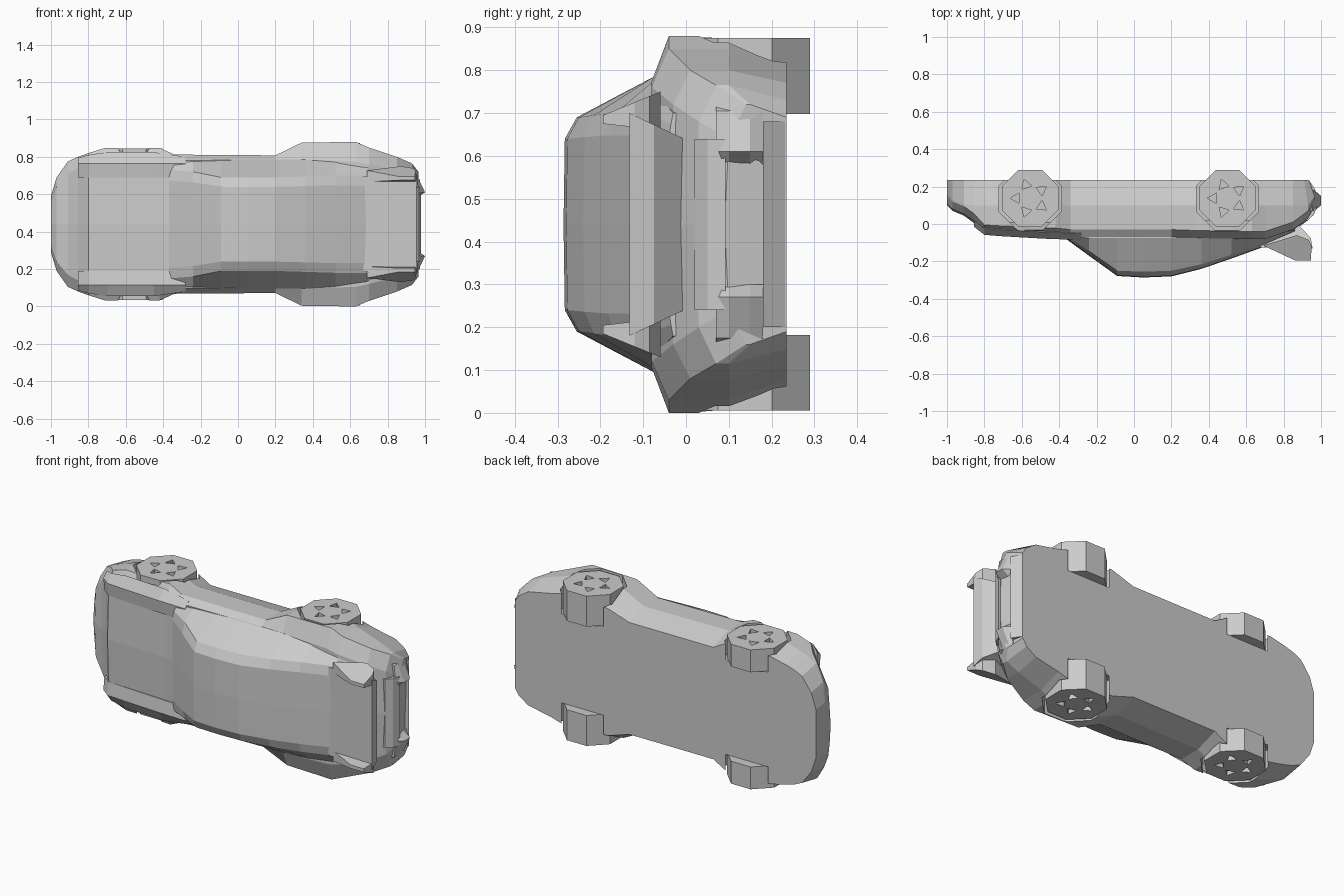
import bpy, bmesh, math

if "Cube" in bpy.data.objects:
    bpy.data.objects.remove(bpy.data.objects["Cube"])

MID = 0.44  # the car lies on its side: length = x, car-up = -y, width = z


def add(name, verts, faces):
    """verts are (length, height, side) measured from the car's centre plane"""
    bm = bmesh.new()
    vs = [bm.verts.new((x, -h, MID + w)) for x, h, w in verts]
    for f in faces:
        bm.faces.new([vs[i] for i in f])
    bmesh.ops.remove_doubles(bm, verts=bm.verts, dist=0.0005)
    bmesh.ops.recalc_face_normals(bm, faces=bm.faces)
    me = bpy.data.meshes.new(name)
    bm.to_mesh(me)
    bm.free()
    ob = bpy.data.objects.new(name, me)
    bpy.context.collection.objects.link(ob)
    return ob


def loft(name, rings):
    n = len(rings[0])
    verts = [p for r in rings for p in r]
    faces = [(i * n + j, i * n + (j + 1) % n, (i + 1) * n + (j + 1) % n, (i + 1) * n + j)
             for i in range(len(rings) - 1) for j in range(n)]
    faces += [tuple(range(n)), tuple(range(len(verts) - n, len(verts)))]
    return add(name, verts, faces)


def ring(x, half):
    """half section (height, side) from floor to centre top, mirrored"""
    right = [(x, h, w) for h, w in half]
    return right + [(x, h, -w) for x, h, w in reversed(right) if w > 0]


def prism(name, poly, w0, w1, w0_top=None, w1_top=None):
    """side-view polygon (x, height) spanning w0..w1; optional narrower top"""
    hs = [h for _, h in poly]
    def side(h, a, b):
        t = (h - min(hs)) / (max(hs) - min(hs))
        return a + (b - a) * t
    return loft(name, [[(x, h, side(h, a, a if b is None else b)) for x, h in poly]
                       for a, b in ((w0, w0_top), (w1, w1_top))])


def cut(ob, cutters):
    bpy.context.view_layer.objects.active = ob
    for c in cutters:
        m = ob.modifiers.new("cut", 'BOOLEAN')
        m.operation, m.solver, m.object = 'DIFFERENCE', 'EXACT', c
        c.hide_render = True
        bpy.ops.object.modifier_apply(modifier=m.name)
        bpy.data.objects.remove(c)


def ngon(cx, ch, r, n, start):
    return [(cx + r * math.cos(start + k * math.tau / n),
             ch + r * math.sin(start + k * math.tau / n)) for k in range(n)]


# Lower body: x, floor half-width, belt half-width, shoulder half-width, top height
stations = [
    (-1.00, .14, .15, .11, -.10), (-.97, .23, .25, .20, -.07),
    (-.91, .31, .335, .27, -.045), (-.855, .335, .36, .30, -.005),
    (-.80, .35, .38, .315, .055), (-.71, .37, .408, .33, .06),
    (-.42, .37, .408, .335, .072), (-.34, .325, .372, .34, .08),
    (.20, .325, .368, .345, .08), (.34, .37, .436, .345, .085),
    (.63, .38, .44, .335, .09), (.70, .36, .41, .32, .09),
    (.85, .33, .36, .28, .04), (.93, .29, .325, .24, -.02), (.965, .25, .28, .20, -.09)]
# the floor stops short of the tail so the rear panel leans in
body = loft("lower_body", [ring(x, [(-.235, wf), (min(-.1, top - .06), wb),
                                    (top - .05, wb), (top - .01, ws), (top, 0)])
                           for x, wf, wb, ws, top in stations])
for v in body.data.vertices:
    if v.co.y > .2 and v.co.x > .8:
        v.co.x = .85 + (v.co.x - .85) * .75

# Wheels with five triangular holes, and the arches they sit in
STEP = math.pi / 8
for end, x, outer, inner in (("front", -.555, .405, .275), ("rear", .50, .435, .258)):
    for label, s in (("left", 1), ("right", -1)):
        cut(body, [prism("arch_cutter", ngon(x, -.135, .180, 8, STEP), s * inner, s * .6)])
        wheel = prism(end + "_wheel_" + label, ngon(x, -.138, .164, 8, STEP), s * inner, s * outer)
        holes = []
        for k in range(5):
            a = math.pi + k * math.tau / 5
            holes.append(prism("hole_cutter",
                               ngon(x + .075 * math.cos(a), -.138 + .075 * math.sin(a), .032, 3, a),
                               s * (outer - .025), s * (outer + .05)))
        cut(wheel, holes)

# Cabin: x, belt half-width, roof-edge half-width, roof-edge height, centre height
cabin = [(-.37, .325, .29, .07, .075), (-.24, .335, .28, .145, .17),
         (-.09, .34, .25, .25, .278), (.05, .345, .25, .255, .286), (.20, .345, .25, .25, .28),
         (.36, .345, .255, .215, .24), (.52, .335, .26, .165, .185),
         (.70, .31, .26, .105, .12), (.86, .26, .235, .035, .045)]
loft("cabin", [ring(x, [(-.02, wb), (min(.075, he - .005), wb), (he, we),
                        (hc - .003, we * .8), (hc, 0)])
               for x, wb, we, he, hc in cabin])

# Rear wing and its raised end fins
prism("rear_wing", [(.67, .125), (.955, .132), (.945, .075), (.88, .005), (.74, .05)],
      -.20, .20, -.26, .26)
for label, s in (("left", 1), ("right", -1)):
    prism("wing_fin_" + label, [(.69, .115), (.86, .194), (.945, .194), (.95, .12), (.935, .085), (.87, .06)],
          s * .22, s * .31, s * .235, s * .255)
    # Raised front fender ridge with headlight slope
    loft("front_fender_" + label, [[(x, -.02, s * .25), (x, h - .035, s * wo), (x, h, s * .325), (x, h - .01, s * .25)]
                                   for x, h, wo in ((-.855, .015, .355), (-.80, .058, .37), (-.70, .066, .385),
                                                    (-.45, .08, .385), (-.28, .085, .36))])
    # Rear bumper corner beside the plate recess
    loft("rear_bumper_corner_" + label, [[(.86, h, s * .32), (.955, h, s * .265), (tip, h, s * .17),
                                          (.955, h, s * .14), (.86, h, s * .14)]
                                         for h, tip in ((-.18, .965), (-.15, 1.0), (-.10, 1.0), (-.07, .965))])

# Rear bumper lips above and below the recess
prism("rear_bumper_top", [(.88, -.092), (.978, -.092), (.962, -.05), (.93, -.02), (.88, -.02)], -.20, .20)
prism("rear_bumper_bottom", [(.85, -.235), (.935, -.235), (.972, -.18), (.85, -.18)], -.24, .24)
